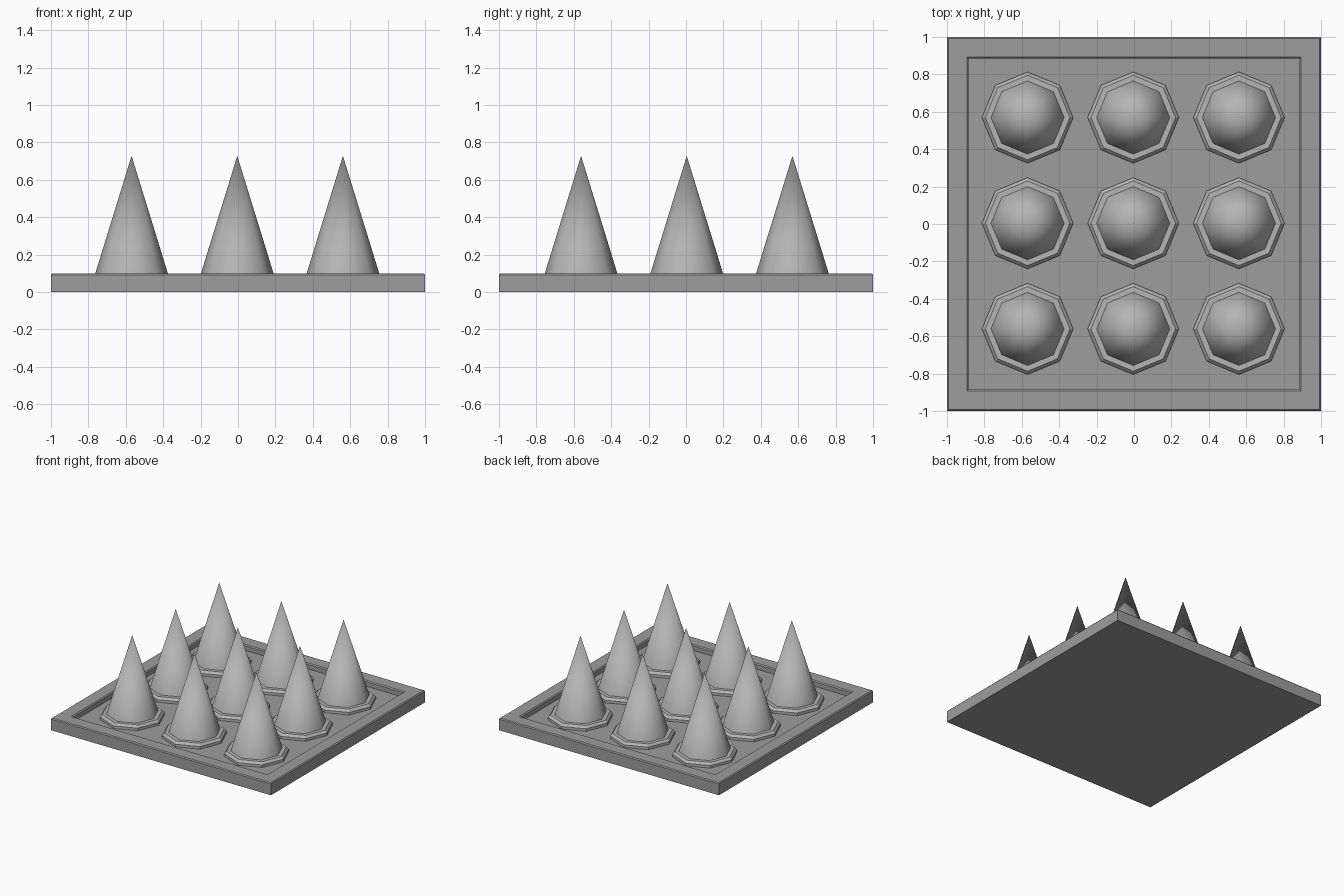
import bpy, bmesh
from math import cos, sin, tau, sqrt

if "Cube" in bpy.data.objects:
    bpy.data.objects.remove(bpy.data.objects["Cube"])


def grey(name, value):
    mat = bpy.data.materials.new(name)
    mat.diffuse_color = (value, value, value, 1)
    mat.use_nodes = True
    mat.node_tree.nodes["Principled BSDF"].inputs["Base Color"].default_value = mat.diffuse_color
    return mat


def loft(name, profile, sides, mat, turn=0.0, centre=(0, 0), smooth=False):
    """Stack regular polygons (radius, z) into a closed solid; radius 0 makes a tip."""
    bm = bmesh.new()
    loops = []
    for r, z in profile:
        n = 1 if r == 0 else sides
        loops.append([bm.verts.new((r * cos(turn + tau * i / sides),
                                    r * sin(turn + tau * i / sides), z)) for i in range(n)])
    for a, b in zip(loops, loops[1:]):
        for i in range(sides):
            j = (i + 1) % sides
            if len(b) == 1:
                bm.faces.new((a[i], a[j], b[0]))
            else:
                bm.faces.new((a[i], a[j], b[j], b[i]))
    for f in bm.faces:
        f.smooth = smooth
    bm.faces.new(loops[0][::-1])
    if len(loops[-1]) > 1:
        bm.faces.new(loops[-1])
    bmesh.ops.recalc_face_normals(bm, faces=bm.faces[:])
    mesh = bpy.data.meshes.new(name)
    bm.to_mesh(mesh)
    bm.free()
    mesh.materials.append(mat)
    obj = bpy.data.objects.new(name, mesh)
    obj.location = (centre[0], centre[1], 0)
    bpy.context.collection.objects.link(obj)
    return obj


FLOOR = 0.055
PITCH = 0.565
dark = grey("dark_grey", 0.34)
mid = grey("mid_grey", 0.46)

# Square tray with a chamfered rim and sunken floor
tray = [(1, 0), (1, 0.092), (0.993, 0.1), (0.893, 0.1), (0.885, 0.092), (0.885, FLOOR)]
loft("tray", [(h * sqrt(2), z) for h, z in tray], 4, dark, turn=tau / 8)

# Three by three grid of spikes, each in a chamfered octagonal collar
for row in range(-1, 2):
    for col in range(-1, 2):
        c = (-0.004 + col * PITCH, 0.004 + row * PITCH)
        loft("collar", [(0.244, FLOOR), (0.244, 0.076), (0.226, 0.095)], 8, mid, centre=c)
        loft("spike", [(0.197, 0.09), (0, 0.728)], 8, mid, centre=c, smooth=True)
